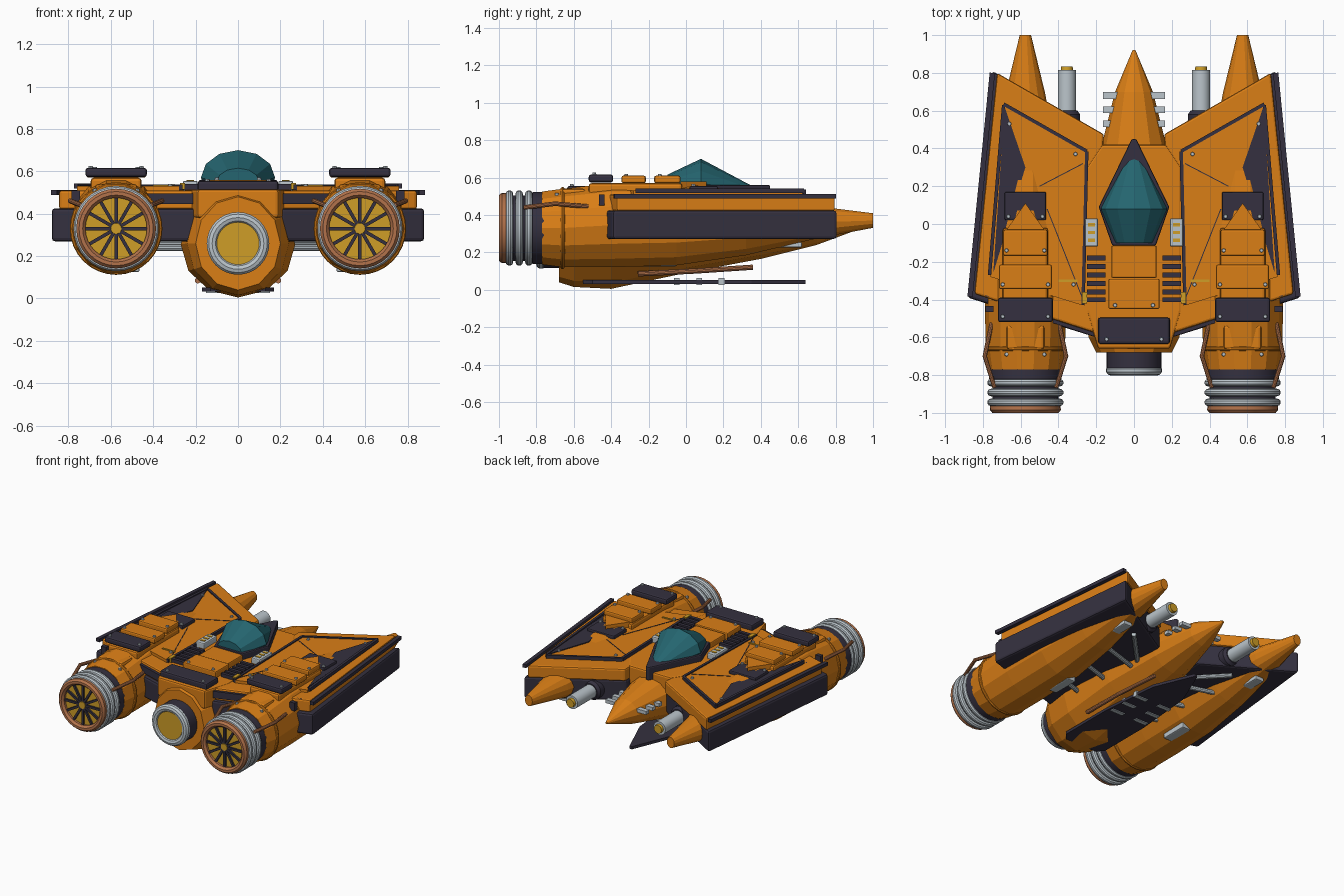
import bpy, bmesh
from math import sin, cos, pi, radians
from mathutils import Vector, Matrix

cube = bpy.data.objects.get("Cube")
if cube:
    bpy.data.objects.remove(cube, do_unlink=True)


def material(name, r, g, b):
    m = bpy.data.materials.new(name)
    m.use_nodes = True
    m.diffuse_color = (r, g, b, 1)
    m.node_tree.nodes["Principled BSDF"].inputs["Base Color"].default_value = (r, g, b, 1)
    return m


ORANGE = material("orange_paint", .7, .21, .008)
DARK = material("dark_metal", .035, .03, .05)
TEAL = material("teal_glass", .018, .13, .16)
SILVER = material("silver_metal", .5, .56, .6)
COPPER = material("copper_metal", .45, .17, .07)
YELLOW = material("yellow_metal", .62, .34, .02)


def finish(name, bm, mat, mirror=False, bevel=0, smooth=False):
    """Turn a bmesh into an object, optionally mirrored, bevelled and smoothed."""
    bmesh.ops.recalc_face_normals(bm, faces=bm.faces)
    mesh = bpy.data.meshes.new(name)
    bm.to_mesh(mesh)
    bm.free()
    mesh.materials.append(mat)
    obj = bpy.data.objects.new(name, mesh)
    bpy.context.collection.objects.link(obj)
    if smooth:
        mesh.polygons.foreach_set("use_smooth", [True] * len(mesh.polygons))
        mesh.set_sharp_from_angle(angle=radians(35))
    if bevel:
        mod = obj.modifiers.new("Bevel", "BEVEL")
        mod.width, mod.segments = bevel, 2
    if mirror:
        mod = obj.modifiers.new("Mirror", "MIRROR")
        mod.use_mirror_merge = False
    return obj


def add_box(bm, center, size):
    bmesh.ops.create_cube(bm, size=1, matrix=Matrix.Translation(center) @ Matrix.Diagonal((*size, 1)))


def boxes(name, mat, items, mirror=False, bevel=0):
    bm = bmesh.new()
    for center, size in items:
        add_box(bm, center, size)
    return finish(name, bm, mat, mirror, bevel)


def prism(name, mat, outline, z0, z1, mirror=False, bevel=0):
    bm = bmesh.new()
    face = bm.faces.new([bm.verts.new((x, y, z0)) for x, y in outline])
    top = bmesh.ops.extrude_face_region(bm, geom=[face])["geom"]
    bmesh.ops.translate(bm, vec=(0, 0, z1 - z0), verts=[v for v in top if isinstance(v, bmesh.types.BMVert)])
    return finish(name, bm, mat, mirror, bevel)


def loft(name, mat, rings, x=0, sides=12, closed=False, mirror=False, smooth=False):
    """Skin elliptical rings (y, z, rx, rz) along y; closed joins last to first."""
    bm = bmesh.new()
    loops = [[bm.verts.new((x + rx * cos(2 * pi * i / sides), y, z + rz * sin(2 * pi * i / sides)))
              for i in range(sides)] for y, z, rx, rz in rings]
    pairs = list(zip(loops, loops[1:]))
    if closed:
        pairs.append((loops[-1], loops[0]))
    else:
        bm.faces.new(loops[0])
        bm.faces.new(loops[-1])
    for a, b in pairs:
        for i in range(sides):
            j = (i + 1) % sides
            bm.faces.new((a[i], a[j], b[j], b[i]))
    return finish(name, bm, mat, mirror, 0, smooth)


def lathe(name, mat, profile, x, z, closed=False, mirror=False):
    return loft(name, mat, [(y, z, r, r) for y, r in profile], x, 32, closed, mirror, True)


def ring(name, mat, y, major, minor, x, z, mirror=False):
    profile = [(y + minor * cos(pi * i / 5), major + minor * sin(pi * i / 5)) for i in range(10)]
    return lathe(name, mat, profile, x, z, True, mirror)


def bars(name, mat, segments, width, height, mirror=True):
    """Rectangular bars between point pairs."""
    bm = bmesh.new()
    for a, b in segments:
        a, b = Vector(a), Vector(b)
        turn = (b - a).to_track_quat("X", "Z").to_matrix().to_4x4()
        bmesh.ops.create_cube(bm, size=1, matrix=Matrix.Translation((a + b) / 2) @ turn
                              @ Matrix.Diagonal(((b - a).length, width, height, 1)))
    return finish(name, bm, mat, mirror)


def rods(name, mat, paths, radius):
    """Round pipes through points, mirrored."""
    bm = bmesh.new()
    for path in paths:
        for a, b in zip(path, path[1:]):
            a, b = Vector(a), Vector(b)
            turn = (b - a).to_track_quat("Z", "Y").to_matrix().to_4x4()
            bmesh.ops.create_cone(bm, cap_ends=True, segments=10, radius1=radius, radius2=radius,
                                  depth=(b - a).length + radius, matrix=Matrix.Translation((a + b) / 2) @ turn)
    return finish(name, bm, mat, True, 0, True)


# Central hull, deck and tail exhaust
loft("hull", ORANGE, [(-.68, .26, .2, .22), (-.6, .26, .24, .245), (-.4, .255, .27, .25), (0, .29, .25, .2),
                      (.4, .32, .175, .155), (.7, .33, .1, .09), (.92, .33, .008, .008)])
half = [(.17, .42), (.25, .3), (.25, -.46), (.19, -.66)]
prism("deck", ORANGE, half + [(-x, y) for x, y in reversed(half)], .38, .515, bevel=.012)
boxes("dorsal_panels", ORANGE, [((0, -.2, .53), (.24, .17, .05)), ((0, -.37, .53), (.27, .16, .06))], bevel=.008)
boxes("tail_plate", DARK, [((0, -.565, .53), (.38, .14, .05))], bevel=.012)
lathe("tail_exhaust", DARK, [(-.64, .145), (-.78, .145)], 0, .26)
ring("tail_exhaust_ring", SILVER, -.775, .122, .027, 0, .26)
lathe("tail_exhaust_glow", YELLOW, [(-.77, .1), (-.79, .1)], 0, .26)

# Cockpit
half = [(.012, .45), (.187, .09), (.115, -.115)]
prism("cockpit_frame", DARK, half + [(-x, y) for x, y in reversed(half)], .46, .56, bevel=.008)
loft("canopy", TEAL, [(-.1, .55, .1, .065), (.08, .57, .175, .13), (.43, .51, .004, .004)], sides=12)

# Deck fittings
boxes("deck_slats", DARK, [((.2, y, .525), (.1, .024, .03))
                           for y in (-.18, -.225, -.27, -.315, -.36, -.4)], True)
boxes("deck_boxes", SILVER, [((.225, -.045, .53), (.07, .15, .05))], True, .008)
boxes("deck_box_labels", YELLOW, [((.225, y, .556), (.035, .018, .006)) for y in (-.085, -.045, -.005)], True)
boxes("deck_latches", YELLOW, [((.262, -.39, .53), (.025, .06, .03)), ((.35, -.3, .53), (.1, .012, .012))], True)

# Nose fins
boxes("nose_fins", SILVER, [((.125, y, .36), (.08, .035, .025)) for y in (.53, .605, .68)], True)
boxes("nose_vents", DARK, [((.15, .385, .45), (.06, .04, .05))], True)

# Wings: dark slab below, orange shell, raised panel
prism("wing_slabs", DARK, [(.16, .46), (.75, .81), (.88, -.39), (.2, -.6)], .27, .425, True, .015)
prism("wing_shells", ORANGE, [(.16, .475), (.725, .8), (.845, -.37), (.21, -.575)], .42, .51, True, .012)
prism("wing_panels", ORANGE, [(.685, .63), (.255, .38), (.275, -.43), (.76, -.28)], .5, .53, True)
prism("wing_dark_insets", DARK, [(.685, .62), (.575, .3), (.745, -.26)], .528, .536, True)
bars("wing_panel_borders", DARK, [((.69, .635, .525), (.25, .385, .525)), ((.25, .385, .525), (.27, -.43, .525)),
                                  ((.69, .63, .53), (.765, -.27, .53))], .018, .024)
bars("wing_edge_rails", DARK, [((.75, .8, .5), (.868, -.385, .5))], .028, .024)
bars("wing_trailing_rails", DARK, [((.21, -.585, .47), (.44, -.51, .47))], .02, .05)
bars("wing_panel_seams", DARK, [((.27, -.4, .53), (.46, .08, .53)), ((.27, .32, .53), (.5, .2, .53))], .005, .005)

# Engine nacelles
NX, NZ = .575, .33
loft("nacelles", ORANGE, [(-.77, NZ, .195, .2), (-.66, NZ, .21, .215), (-.4, .345, .215, .23), (-.05, .35, .21, .225),
                          (.32, .355, .17, .175), (.69, .36, .105, .09), (1, .37, .03, .04)],
     x=NX, sides=14, mirror=True)
lathe("nacelle_collars", DARK, [(-.74, .192), (-.82, .192), (-.83, .175), (-.96, .175)], NX, NZ, mirror=True)
ring("nacelle_seams", ORANGE, -.66, .207, .012, NX, NZ, True)
for i in range(3):
    ring(f"cooling_rings_{i + 1}", SILVER, -.84 - .052 * i, .182, .02, NX, NZ, True)
lathe("nozzle_rims", COPPER, [(-.95, .185), (-.985, .188), (-1, .175), (-1, .158), (-.985, .145), (-.95, .145)],
      NX, NZ, True, True)
lathe("fan_discs", YELLOW, [(-.95, .15), (-.968, .15)], NX, NZ, mirror=True)
lathe("fan_hubs", YELLOW, [(-.96, .03), (-.985, .025)], NX, NZ, mirror=True)
spokes = []
for i in range(12):
    d = Vector((cos(pi * i / 6), 0, sin(pi * i / 6)))
    hub = Vector((NX, -.973, NZ))
    spokes.append((hub + d * .025, hub + d * .147))
bars("fan_spokes", DARK, spokes, .016, .016)

# Nacelle top armour
boxes("armour_risers", ORANGE, [((NX, -.27, .53), (.24, .5, .08)), ((NX, -.6, .5), (.2, .13, .08))], True, .015)
boxes("armour_plates", ORANGE, [((NX, -.1, .59), (.235, .14, .04)), ((NX, -.28, .59), (.28, .13, .04))], True, .01)
boxes("armour_dark_plates", DARK, [((NX, -.455, .595), (.29, .13, .042))], True, .012)
boxes("armour_front_plates", DARK, [((NX, .095, .54), (.22, .15, .03))], True, .008)
prism("armour_spikes", ORANGE, [(NX, .11), (NX + .1, -.03), (NX - .1, -.03)], .54, .58, True)
boxes("nacelle_clamps", DARK, [((.765, y, .48), (.04, .03, .06)) for y in (-.3, -.37, -.45)], True)

# Rivets on the armour
bm = bmesh.new()
spots = [(NX + side * dx, y, z) for side in (-1, 1)
         for dx, y, z in ((.1, -.14, .612), (.12, -.32, .612), (.12, -.49, .618), (.1, -.69, .51), (.09, .04, .558))]
spots += [(.145, -.61, .557), (.1, -.43, .563), (.66, .53, .533), (.31, .37, .533), (.32, -.32, .533)]
for spot in spots:
    bmesh.ops.create_cone(bm, cap_ends=True, segments=8, radius1=.012, radius2=.009, depth=.016,
                          matrix=Matrix.Translation(spot))
finish("rivets", bm, SILVER, True)

# Copper pipes on the nacelles
rods("nacelle_pipes", COPPER, [[(NX + s * .165, -.86, .44), (NX + s * .215, -.7, .46), (NX + s * .18, -.53, .445)]
                               for s in (-1, 1)], .012)

# Cannons under the wing front edges
lathe("cannon_mounts", DARK, [(.4, .07), (.58, .07), (.6, .055)], .355, .345, mirror=True)
lathe("cannon_barrels", SILVER, [(.55, .048), (.815, .048)], .355, .345, mirror=True)
lathe("cannon_tips", YELLOW, [(.8, .034), (.835, .03)], .355, .345, mirror=True)

# Belly: keel blade, pipes and struts
half = [(.01, .64), (.13, .35), (.17, -.1), (.17, -.5), (.13, -.55)]
prism("keel_blade", DARK, half + [(-x, y) for x, y in reversed(half)], .032, .052)
boxes("keel_ribs", SILVER, [((.1, y, .045), (.1, .03, .038)) for y in (-.05, .07, .19)], True)
rods("belly_pipes", COPPER, [[(.19, -.25, .085), (.17, .05, .1), (.12, .35, .12)]], .014)
rods("belly_struts", SILVER, [[(.2, y, .24), (.46, y + .08, .24)] for y in (-.3, -.05, .2)]
     + [[(.18, .25, .26), (.42, .5, .26)]], .016)
boxes("nacelle_underpods", SILVER, [((.5, -.15, .15), (.07, .2, .05)), ((.57, .55, .24), (.07, .14, .03))], True, .008)
